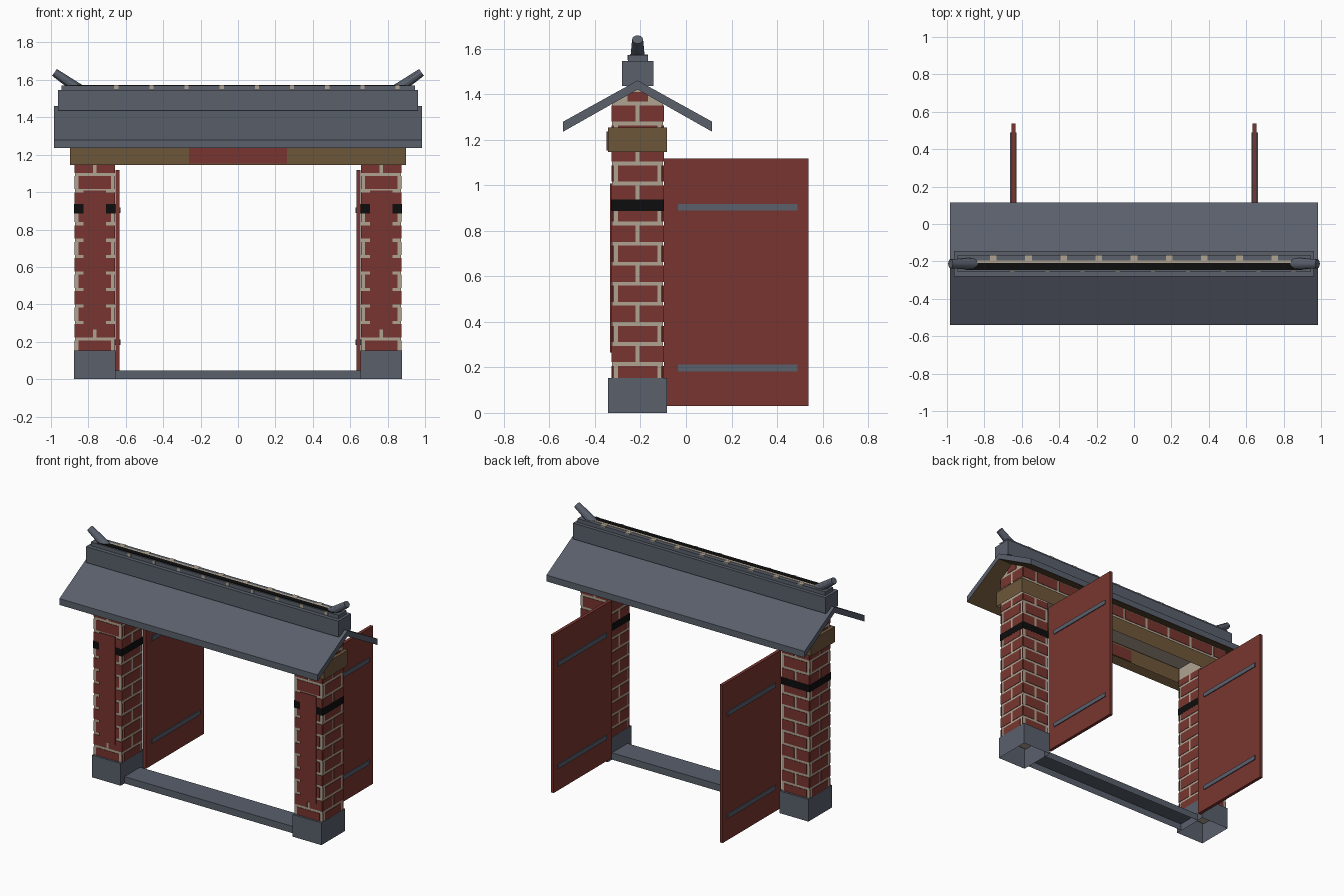
import bpy, bmesh
from mathutils import Vector, Matrix

if "Cube" in bpy.data.objects:
    bpy.data.objects.remove(bpy.data.objects["Cube"])


def material(name, rgb):
    m = bpy.data.materials.new(name)
    m.use_nodes = True
    m.diffuse_color = (*rgb, 1)
    bsdf = next(n for n in m.node_tree.nodes if n.type == "BSDF_PRINCIPLED")
    bsdf.inputs["Base Color"].default_value = (*rgb, 1)
    bsdf.inputs["Roughness"].default_value = 0.9
    return m


RED = material("brick red", (0.19, 0.036, 0.029))
GREY = material("slate grey", (0.1, 0.115, 0.148))
WOOD = material("brown wood", (0.155, 0.094, 0.042))
MORTAR = material("cream mortar", (0.43, 0.37, 0.285))
BLACK = material("black band", (0.004, 0.004, 0.004))

YC = -0.2125          # centre line of the gate wall
HALF = 0.1125         # half the wall depth
INNER, OUTER = 0.66, 0.872
ROOF_IN, SLOPE = 1.42, 0.567


def finish(name, bm, *mats):
    me = bpy.data.meshes.new(name)
    bm.to_mesh(me)
    bm.free()
    for m in mats:
        me.materials.append(m)
    ob = bpy.data.objects.new(name, me)
    bpy.context.collection.objects.link(ob)
    return ob


def add_box(bm, lo, hi):
    lo, hi = Vector(lo), Vector(hi)
    size = Vector(abs(c) for c in hi - lo)
    mat = Matrix.Translation((lo + hi) / 2) @ Matrix.Diagonal((*size, 1))
    return bmesh.ops.create_cube(bm, size=1, matrix=mat)


def box(name, lo, hi, mat, open_bottom=False):
    bm = bmesh.new()
    add_box(bm, lo, hi)
    if open_bottom:
        down = [f for f in bm.faces if f.normal.z < -0.9]
        bmesh.ops.delete(bm, geom=down, context="FACES")
    return finish(name, bm, mat)


def prism(name, profile, half_x, *mats):
    """Extrude a (y, z) profile along x."""
    bm = bmesh.new()
    face = bm.faces.new([bm.verts.new((-half_x, y, z)) for y, z in profile])
    out = bmesh.ops.extrude_face_region(bm, geom=[face])
    moved = [v for v in out["geom"] if isinstance(v, bmesh.types.BMVert)]
    bmesh.ops.translate(bm, verts=moved, vec=(2 * half_x, 0, 0))
    bmesh.ops.recalc_face_normals(bm, faces=bm.faces)
    return finish(name, bm, *mats)


def bricks(bm, centre, u, n, half, z0, z1):
    """Thin running-bond brick plates on a vertical wall face."""
    pitch, length, gap, start = 0.088, 0.19, 0.017, 0.039
    centre, u, n = Vector(centre), Vector(u), Vector(n)
    for row in range(17):
        lo = max(start + row * pitch + gap / 2, z0)
        hi = min(start + (row + 1) * pitch - gap / 2, z1)
        if hi - lo < 0.008:
            continue
        w = half((lo + hi) / 2)
        shift = length / 2 if row % 2 else 0
        count = int(w / length) + 2
        for i in range(-count, count + 1):
            a = max(i * length + shift + gap / 2, -w)
            b = min((i + 1) * length + shift - gap / 2, w)
            if b - a > 0.008:
                p = centre + u * a - n * 0.002 + Vector((0, 0, lo))
                q = centre + u * b + n * 0.003 + Vector((0, 0, hi))
                add_box(bm, p, q)


X, Y = Vector((1, 0, 0)), Vector((0, 1, 0))
brick_bm = bmesh.new()

for s, side in ((1, "left"), (-1, "right")):
    mid = s * (INNER + OUTER) / 2
    half_w = (OUTER - INNER) / 2

    # Pillar with footing, black band and front board
    box(side + "_footing", (mid - 0.11, YC - 0.129, 0), (mid + 0.11, YC + 0.129, 0.153), GREY, True)
    box(side + "_pillar", (mid - half_w, YC - HALF, 0.14), (mid + half_w, YC + HALF, 1.26), MORTAR)
    box(side + "_pillar_band", (mid - half_w - 0.004, YC - HALF - 0.004, 0.886),
        (mid + half_w + 0.004, YC + HALF + 0.004, 0.936), BLACK)
    box(side + "_front_board", (mid - 0.061, YC - HALF - 0.008, 0.265),
        (mid + 0.061, YC - HALF, 1.008), RED)
    for z0, z1 in ((0.153, 0.886), (0.936, 1.15)):
        for d in (-1, 1):
            bricks(brick_bm, (mid, YC + d * HALF, 0), X, Y * d, lambda z: half_w, z0, z1)
            bricks(brick_bm, (mid + d * half_w, YC, 0), Y, X * d, lambda z: HALF, z0, z1)

    # Open door with strap plates on both faces
    door = s * 0.645
    box(side + "_door", (door - 0.011, -0.097, 0.03), (door + 0.011, 0.537, 1.118), RED)
    for level, z in (("lower", 0.182), ("upper", 0.888)):
        box(f"{side}_door_{level}_strap", (door - 0.017, -0.035, z), (door + 0.017, 0.49, z + 0.03), GREY)

    # Upturned ridge horn
    start, end = Vector((s * 0.845, YC, 1.545)), Vector((s * 0.981, YC, 1.64))
    axis = end - start
    bm = bmesh.new()
    place = (Matrix.Translation((start + end) / 2) @ Matrix.Diagonal((1, 1.1, 1, 1))
             @ axis.to_track_quat("Z", "Y").to_matrix().to_4x4())
    bmesh.ops.create_cone(bm, cap_ends=True, segments=12, radius1=0.03, radius2=0.022,
                          depth=axis.length, matrix=place)
    horn = finish(side + "_ridge_horn", bm, GREY)
    bpy.ops.object.select_all(action="DESELECT")
    horn.select_set(True)
    bpy.context.view_layer.objects.active = horn
    bpy.ops.object.shade_smooth_by_angle()

    # Gable end bricks
    bricks(brick_bm, (s * OUTER, YC, 0), Y, X * s,
           lambda z: min(HALF, (ROOF_IN - z) / SLOPE - 0.01), 1.253, 1.41)

# Brick wall under the roof
eave_z = ROOF_IN - HALF * SLOPE
prism("upper_wall", [(YC - HALF, 1.24), (YC + HALF, 1.24), (YC + HALF, eave_z),
                     (YC, ROOF_IN), (YC - HALF, eave_z)], OUTER, MORTAR)
for d in (-1, 1):
    bricks(brick_bm, (0, YC + d * HALF, 0), X, Y * d, lambda z: OUTER, 1.253, eave_z)
finish("brick_courses", brick_bm, RED)

# Threshold, lintel and painted panel
box("threshold", (-INNER, -0.3, 0), (INNER, -0.13, 0.047), GREY, True)
box("lintel", (-0.897, YC - 0.13, 1.146), (0.897, YC + 0.13, 1.253), WOOD, True)
box("lintel_panel", (-0.262, YC - 0.137, 1.152), (0.262, YC - 0.125, 1.236), RED)

# Pitched roof with a wooden underside
span = 0.327
roof = prism("roof", [(YC - span, 1.235), (YC - span, 1.279), (YC, 1.46), (YC + span, 1.279),
                      (YC + span, 1.235), (YC, ROOF_IN)], 0.985, GREY, WOOD)
for poly in roof.data.polygons:
    poly.material_index = 1 if poly.normal.z < -0.5 else 0

# Ridge with a capping strip and inlaid lines
box("ridge", (-0.963, YC - 0.069, 1.435), (0.963, YC + 0.069, 1.545), GREY)
box("ridge_cap", (-0.945, YC - 0.042, 1.54), (0.945, YC + 0.045, 1.571), GREY)
box("ridge_black_line", (-0.9, -0.246, 1.565), (0.9, -0.209, 1.574), BLACK)
box("ridge_cream_line", (-0.9, -0.209, 1.565), (0.9, -0.194, 1.574), MORTAR)
marks = bmesh.new()
for i in range(-4, 5):
    x = i * 0.188
    add_box(marks, (x - 0.018, -0.195, 1.565), (x + 0.018, -0.166, 1.573))
    add_box(marks, (x + 0.09, YC - 0.045, 1.55), (x + 0.112, YC - 0.04, 1.572))
finish("ridge_cream_marks", marks, MORTAR)
